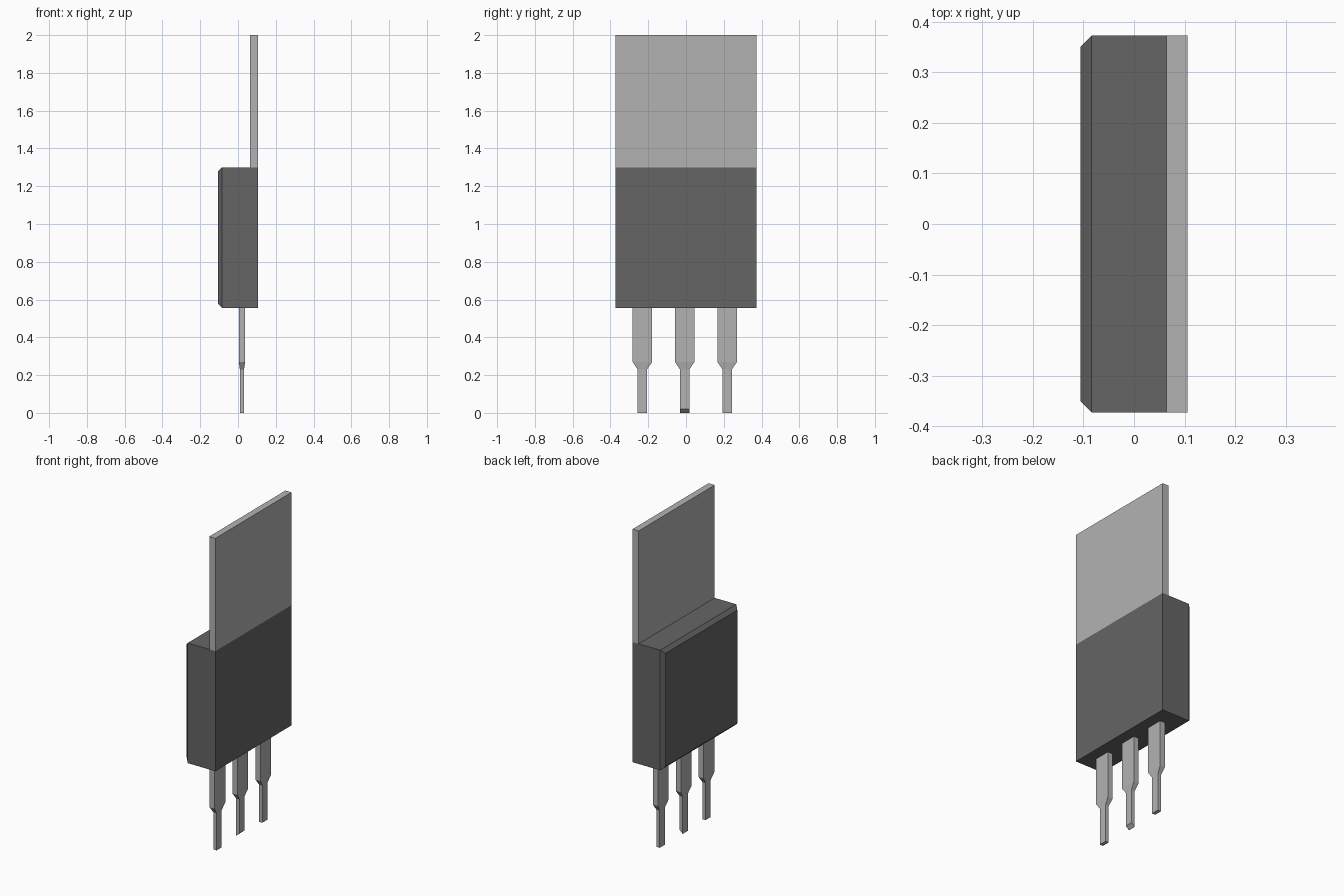
import bpy, bmesh

cube = bpy.data.objects.get("Cube")
if cube:
    bpy.data.objects.remove(cube, do_unlink=True)


def material(name, value):
    m = bpy.data.materials.new(name)
    m.use_nodes = True
    colour = (value, value, value, 1)
    m.diffuse_color = colour
    m.node_tree.nodes["Principled BSDF"].inputs["Base Color"].default_value = colour
    return m


def loft(name, rings, mat):
    """Skin a closed solid through a list of four-cornered rings."""
    bm = bmesh.new()
    loops = [[bm.verts.new(p) for p in ring] for ring in rings]
    for a, b in zip(loops, loops[1:]):
        for i in range(4):
            j = (i + 1) % 4
            bm.faces.new((a[i], a[j], b[j], b[i]))
    bm.faces.new(loops[0][::-1])
    bm.faces.new(loops[-1])
    bmesh.ops.recalc_face_normals(bm, faces=bm.faces)
    mesh = bpy.data.meshes.new(name)
    bm.to_mesh(mesh)
    bm.free()
    mesh.materials.append(mat)
    obj = bpy.data.objects.new(name, mesh)
    bpy.context.collection.objects.link(obj)
    return obj


def ring_x(x, hy, z0, z1):
    return [(x, -hy, z0), (x, hy, z0), (x, hy, z1), (x, -hy, z1)]


def ring_z(z, cx, cy, hx, hy, slope=0.0):
    return [(cx - hx, cy - hy, z), (cx + hx, cy - hy, z + slope),
            (cx + hx, cy + hy, z + slope), (cx - hx, cy + hy, z)]


plastic = material("dark grey plastic", 0.13)
metal = material("light grey metal", 0.45)

HALF_WIDTH = 0.373
BOTTOM, TOP = 0.555, 1.30
BEVEL = 0.022

# Moulded body with a chamfered border on its -x face
loft("body", [
    ring_x(-0.106, HALF_WIDTH - BEVEL, BOTTOM + BEVEL, TOP - BEVEL),
    ring_x(-0.106 + BEVEL, HALF_WIDTH, BOTTOM, TOP),
    ring_x(0.106, HALF_WIDTH, BOTTOM, TOP),
], plastic)

# Metal plate rising flush with the +x face
loft("mounting_tab", [
    ring_x(0.064, HALF_WIDTH, TOP, 2.0),
    ring_x(0.106, HALF_WIDTH, TOP, 2.0),
], metal)

# Three stepped leads, the middle one with a slanted tip
for name, y, slope in (("right_lead", -0.231, 0.0),
                       ("middle_lead", -0.007, 0.02),
                       ("left_lead", 0.218, 0.0)):
    loft(name, [
        ring_z(0.0, 0.021, y, 0.011, 0.025, slope),
        ring_z(0.23, 0.021, y, 0.011, 0.025),
        ring_z(0.27, 0.021, y, 0.017, 0.052),
        ring_z(BOTTOM, 0.021, y, 0.017, 0.052),
    ], metal)
